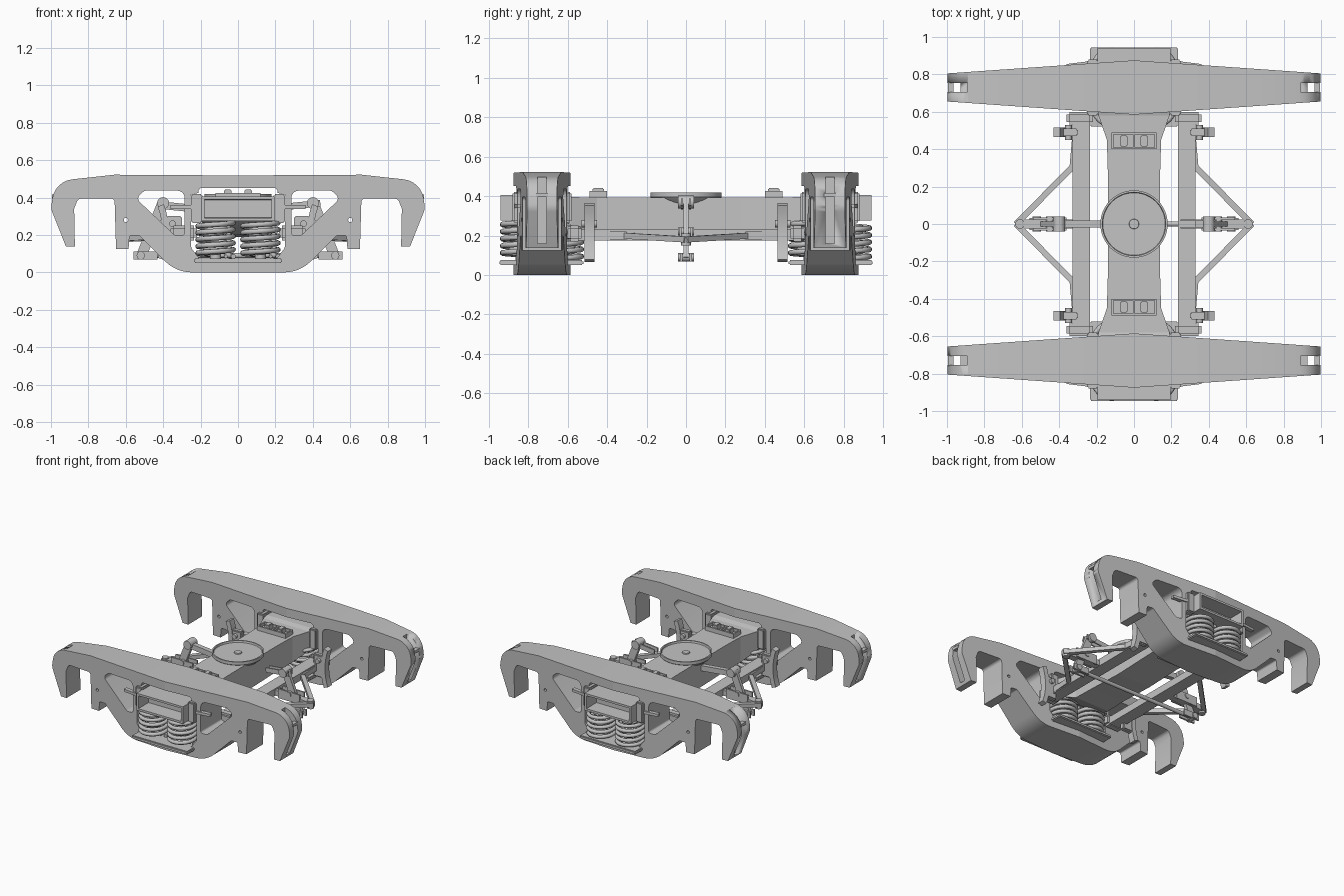
import bpy, bmesh, math
from mathutils import Vector, Matrix

cube = bpy.data.objects.get("Cube")
if cube:
    bpy.data.objects.remove(cube, do_unlink=True)

steel = bpy.data.materials.new("cast_steel_grey")
steel.use_nodes = True
GREY = (0.55, 0.55, 0.55, 1)
steel.diffuse_color = GREY
steel.node_tree.nodes["Principled BSDF"].inputs["Base Color"].default_value = GREY


def add_object(name, data, smooth=True):
    ob = bpy.data.objects.new(name, data)
    bpy.context.collection.objects.link(ob)
    if not data.materials:
        data.materials.append(steel)
    bpy.ops.object.select_all(action='DESELECT')
    ob.select_set(True)
    bpy.context.view_layer.objects.active = ob
    if smooth and ob.type == 'MESH':
        bpy.ops.object.shade_smooth_by_angle(angle=math.radians(30))
    return ob


def finish(name, bm, smooth=True):
    bmesh.ops.recalc_face_normals(bm, faces=bm.faces)
    me = bpy.data.meshes.new(name)
    bm.to_mesh(me)
    bm.free()
    return add_object(name, me, smooth)


def box(name, x, y, z, bevel=0.0):
    """Box from (min, max) pairs, in any order."""
    bm = bmesh.new()
    bmesh.ops.create_cube(bm, size=1)
    for v in bm.verts:
        v.co = [(r[0] + r[1]) / 2 + c * abs(r[1] - r[0]) for c, r in zip(v.co, (x, y, z))]
    if bevel:
        bmesh.ops.bevel(bm, geom=bm.edges[:], offset=bevel, segments=2, affect='EDGES')
    return finish(name, bm)


def bar(name, p, q, w, h):
    """Rectangular bar between two points; h is the height, w the width."""
    p, q = Vector(p), Vector(q)
    d = (q - p).normalized()
    side = d.cross(Vector((0, 0, 1))).normalized()
    up = side.cross(d)
    bm = bmesh.new()
    ends = [[bm.verts.new(c + side * a * w / 2 + up * b * h / 2)
             for a, b in ((-1, -1), (1, -1), (1, 1), (-1, 1))] for c in (p, q)]
    for e in ends:
        bm.faces.new(e)
    for i in range(4):
        j = (i + 1) % 4
        bm.faces.new((ends[0][i], ends[0][j], ends[1][j], ends[1][i]))
    return finish(name, bm, False)


def rod(name, p, q, r, sides=16):
    p, q = Vector(p), Vector(q)
    bm = bmesh.new()
    rot = (q - p).to_track_quat('Z', 'Y').to_matrix().to_4x4()
    bmesh.ops.create_cone(bm, cap_ends=True, segments=sides, radius1=r, radius2=r,
                          depth=(q - p).length, matrix=Matrix.Translation((p + q) / 2) @ rot)
    return finish(name, bm)


def rounded(points, closed=False):
    """Replace each (x, z, radius) corner by an arc."""
    out, n = [], len(points)
    for i, (x, z, r) in enumerate(points):
        c = Vector((x, z))
        if r == 0 or (not closed and i in (0, n - 1)):
            out.append(c)
            continue
        a = (Vector(points[i - 1][:2]) - c).normalized()
        b = (Vector(points[(i + 1) % n][:2]) - c).normalized()
        half = a.angle(b) / 2
        mid = c + (a + b).normalized() * r / math.sin(half)
        t = r / math.tan(half)
        u, v = c + a * t - mid, c + b * t - mid
        sweep = u.angle_signed(v)
        for k in range(7):
            out.append(mid + Matrix.Rotation(-sweep * k / 6, 2) @ u)
    return out


def mirrored(half):
    return half + [Vector((-p.x, p.y)) for p in reversed(half[1:-1])]


def lathe(name, profile, seg=48):
    bm = bmesh.new()
    vs = [bm.verts.new((r, 0, z)) for r, z in profile]
    es = [bm.edges.new(e) for e in zip(vs, vs[1:])]
    bmesh.ops.spin(bm, geom=vs + es, cent=(0, 0, 0), axis=(0, 0, 1), angle=math.tau, steps=seg)
    bmesh.ops.remove_doubles(bm, verts=bm.verts, dist=0.0005)
    return finish(name, bm)


# Side frame outline and openings
outline = mirrored(rounded([
    (0, .518, 0), (.66, .522, 0), (.98, .487, .12), (1, .34, .08), (.92, .138, 0), (.872, .138, 0),
    (.876, .34, 0), (.855, .395, .03), (.66, .395, .02), (.652, .125, 0), (.585, .125, 0),
    (.58, .198, .012), (.53, .198, .02), (.33, 0, .2), (0, 0, 0)]))
spring_opening = mirrored(rounded([
    (0, .452, 0), (.21, .452, .02), (.212, .425, 0), (.25, .415, 0), (.25, .13, .02),
    (.2, .065, .02), (0, .065, 0)]))
window = rounded([(.285, .437, .04), (.5, .437, .03), (.545, .395, .025), (.335, .195, .03),
                  (.285, .2, .015)], True)
rivet = [Vector((.6 + .011 * math.cos(a), .28 + .011 * math.sin(a)))
         for a in [math.tau * k / 12 for k in range(12)]]
flip = lambda loop: [Vector((-p.x, p.y)) for p in loop]
loops = [outline, spring_opening, window, flip(window), rivet, flip(rivet)]


def side_frame(name, yc):
    bm = bmesh.new()
    for loop in loops:
        vs = [bm.verts.new((p.x, 0, p.y)) for p in loop]
        for i, v in enumerate(vs):
            bm.edges.new((vs[i - 1], v))
    bmesh.ops.triangle_fill(bm, use_beauty=True, edges=bm.edges[:], normal=(0, -1, 0))
    bmesh.ops.bisect_plane(bm, geom=bm.verts[:] + bm.edges[:] + bm.faces[:],
                           plane_co=(0, 0, 0), plane_no=(1, 0, 0))
    front = bm.faces[:]
    ext = bmesh.ops.extrude_face_region(bm, geom=front, use_keep_orig=True)
    back = {g for g in ext["geom"] if isinstance(g, bmesh.types.BMVert)}
    # the frame tapers in plan towards its ends
    for v in bm.verts:
        v.co.y = yc + (.145 - .07 * abs(v.co.x)) * (1 if v in back else -1)
    ob = finish(name, bm)
    for sx in (-1, 1):
        cutter = box("slot_cutter", (sx * .89, sx * 1.1), (yc - .023, yc + .023), (.16, .6))
        cutter.hide_render = True
        mod = ob.modifiers.new("slot", 'BOOLEAN')
        mod.object, mod.solver = cutter, 'EXACT'
        bpy.context.view_layer.objects.active = ob
        bpy.ops.object.modifier_apply(modifier=mod.name)
        bpy.data.objects.remove(cutter, do_unlink=True)


def spring_mesh(radius, wire, turns):
    cu = bpy.data.curves.new("coil", 'CURVE')
    cu.dimensions, cu.bevel_depth, cu.bevel_resolution, cu.use_fill_caps = '3D', wire, 2, True
    n = int(turns * 24)
    sp = cu.splines.new('POLY')
    sp.points.add(n)
    for i, p in enumerate(sp.points):
        a = math.tau * i / 24
        p.co = (radius * math.cos(a), radius * math.sin(a), .085 + .18 * i / n, 1)
    ob = add_object("coil", cu)
    bpy.ops.object.convert(target='MESH')
    ob = bpy.context.view_layer.objects.active
    bpy.ops.object.shade_smooth_by_angle(angle=math.radians(60))
    me = ob.data
    bpy.data.objects.remove(ob, do_unlink=True)
    return me


outer_coil, inner_coil = spring_mesh(.095, .014, 5), spring_mesh(.055, .01, 7)

for sy, side in ((-1, "front"), (1, "back")):
    yc = sy * .73
    side_frame(side + "_side_frame", yc)
    box(side + "_spring_seat", (-.235, .235), (sy * .52, sy * .945), (.05, .075), .006)
    for sx in (-1, 1):
        # end slot ties and friction wedges
        box(side + "_slot_tie", (sx * .965, sx * .995), (yc - .03, yc + .03), (.395, .415))
        box(side + "_friction_wedge", (sx * .19, sx * .25), (yc - .15, yc + .15), (.265, .42), .008)
        bar(side + "_column_lug", (sx * .24, yc + sy * .125, .35), (sx * .36, yc + sy * .11, .35), .03, .02)
        # spring nest
        for dy in (-.105, .105):
            for part, me in (("outer_spring", outer_coil), ("inner_spring", inner_coil)):
                ob = bpy.data.objects.new(side + "_" + part, me)
                ob.location = (sx * .12, yc + dy, 0)
                bpy.context.collection.objects.link(ob)
            rod(side + "_spring_post", (sx * .12, yc + dy, .07), (sx * .12, yc + dy, .11), .03)
    # side bearing
    box(side + "_bearing_base", (-.12, .12), (sy * .4, sy * .488), (.38, .405))
    for y in (.4, .478):
        box(side + "_bearing_wall", (-.12, .12), (sy * y, sy * (y + .01)), (.39, .425))
    for x in (-.12, -.005, .11):
        box(side + "_bearing_end", (x, x + .01), (sy * .4, sy * .488), (.39, .425))
    for x in (-.055, .055):
        box(side + "_bearing_block", (x - .02, x + .02), (sy * .415, sy * .473), (.39, .442), .005)

# Bolster lofted through rectangular sections
bm = bmesh.new()
half = [(.28, .14, .2, .392), (.45, .145, .2, .392), (.58, .19, .25, .395), (.62, .195, .275, .405),
        (.94, .195, .275, .405)]
rings = []
for y, w, lo, hi in [(-s[0], *s[1:]) for s in reversed(half)] + [(0, .14, .19, .392)] + half:
    rings.append([bm.verts.new(c) for c in ((-w, y, lo), (w, y, lo), (w, y, hi), (-w, y, hi))])
for a, b in zip(rings, rings[1:]):
    for i in range(4):
        j = (i + 1) % 4
        bm.faces.new((a[i], a[j], b[j], b[i]))
caps = [bm.faces.new(rings[0]), bm.faces.new(rings[-1])]
bmesh.ops.recalc_face_normals(bm, faces=bm.faces)
bmesh.ops.inset_individual(bm, faces=caps, thickness=.022)
bmesh.ops.inset_individual(bm, faces=caps, thickness=.002, depth=-.12)
finish("bolster", bm, False)

# Centre bowl with pin
lathe("center_bowl", [(0, .34), (.115, .34), (.172, .385), (.18, .395), (.18, .418), (.17, .418),
                      (.167, .405), (.027, .405), (.025, .412), (0, .412)])

# Brake beams, shoes and levers
for sx, side in ((-1, "right"), (1, "left")):
    box(side + "_brake_beam", (sx * .235, sx * .33), (-.56, .56), (.175, .23))
    bar(side + "_beam_strut", (sx * .3, 0, .2), (sx * .62, 0, .18), .05, .04)
    rod(side + "_truss_pin", (sx * .61, 0, .15), (sx * .61, 0, .21), .025)
    for sy in (-1, 1):
        box(side + "_beam_end", (sx * .22, sx * .36), (sy * .53, sy * .6), (.17, .25), .015)
        bar(side + "_truss_bar", (sx * .31, sy * .325, .2), (sx * .63, 0, .18), .032, .03)
        bar(side + "_beam_gusset", (sx * .3, sy * .53, .2), (sx * .32, sy * .3, .2), .05, .04)
        # curved shoe, concave towards the wheel
        bm = bmesh.new()
        face = []
        for r, sign in ((.40, 1), (.435, -1)):
            for k in range(9):
                a = math.radians(sign * (-20 + 5 * k))
                face.append(bm.verts.new((sx * (.805 - r * math.cos(a)), sy * .465, .215 + r * math.sin(a))))
        ext = bmesh.ops.extrude_face_region(bm, geom=[bm.faces.new(face)], use_keep_orig=True)
        for g in ext["geom"]:
            if isinstance(g, bmesh.types.BMVert):
                g.co.y = sy * .515
        finish(side + "_brake_shoe", bm)
        box(side + "_shoe_head", (sx * .3, sx * .385), (sy * .47, sy * .51), (.13, .3), .008)
        rod(side + "_shoe_key", (sx * .35, sy * .45, .26), (sx * .35, sy * .53, .26), .018)
        box(side + "_lever_fork", (sx * .36, sx * .54), (sy * .022, sy * .034), (.17, .24))
        bar(side + "_rod_jaw", (sx * .43, sy * .024, .09), (sx * .56, sy * .024, .09), .014, .045)
    bar(side + "_brake_lever", (sx * .4, 0, .38), (sx * .52, 0, .08), .025, .055)
    for x, z, r in ((.4, .37, .032), (.45, .22, .02), (.52, .09, .022)):
        rod(side + "_lever_pin", (sx * x, -.04, z), (sx * x, .04, z), r)
bar("dead_lever_link", (-.13, 0, .33), (-.42, 0, .36), .035, .04)
for y in (-.02, .02):
    bar("live_lever_link", (.25, y, .35), (.44, y, .37), .01, .035)
rod("connecting_rod", (-.5, 0, .09), (.5, 0, .09), .014)
